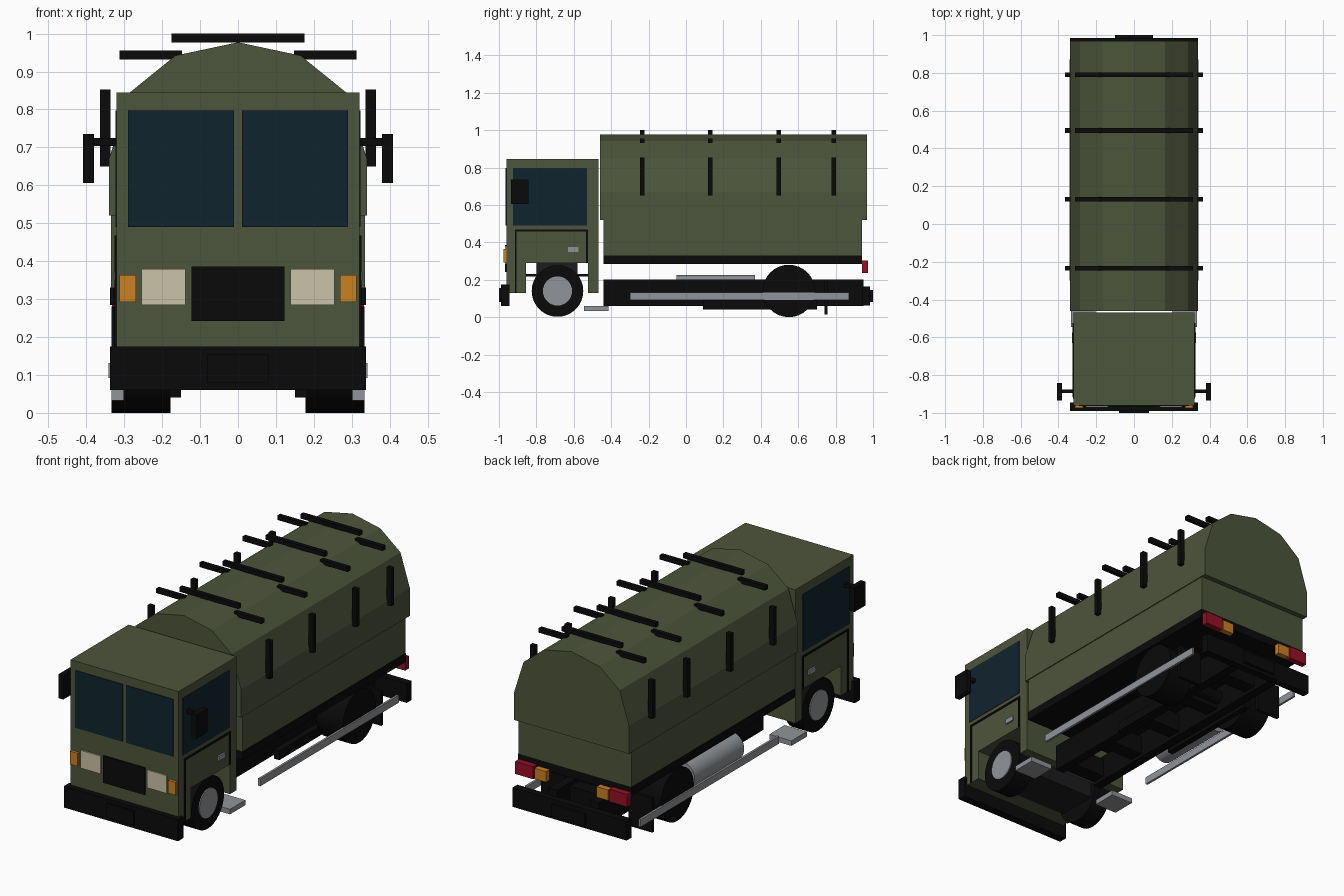
import bpy, bmesh, math
from mathutils import Matrix

if "Cube" in bpy.data.objects:
    bpy.data.objects.remove(bpy.data.objects["Cube"])


def material(name, rgb):
    m = bpy.data.materials.new(name)
    m.use_nodes = True
    m.diffuse_color = (*rgb, 1)
    m.node_tree.nodes["Principled BSDF"].inputs["Base Color"].default_value = (*rgb, 1)
    return m


GREEN = material("olive green", (0.073, 0.09, 0.043))
BLACK = material("black", (0.003, 0.003, 0.003))
GLASS = material("dark glass", (0.005, 0.017, 0.027))
SILVER = material("silver", (0.28, 0.3, 0.32))
CREAM = material("headlight cream", (0.6, 0.54, 0.39))
ORANGE = material("indicator orange", (0.6, 0.22, 0.015))
RED = material("tail light red", (0.3, 0.005, 0.02))
GREY = material("engine grey", (0.012, 0.012, 0.014))


def finish(bm, name, mat):
    bmesh.ops.recalc_face_normals(bm, faces=bm.faces)
    mesh = bpy.data.meshes.new(name)
    bm.to_mesh(mesh)
    bm.free()
    mesh.materials.append(mat)
    ob = bpy.data.objects.new(name, mesh)
    bpy.context.collection.objects.link(ob)
    return ob


def box(name, x, y, z, mat, mirror=False):
    """Box from (min, max) ranges, optionally mirrored to the other side."""
    bm = bmesh.new()
    for s in ((1, -1) if mirror else (1,)):
        made = bmesh.ops.create_cube(bm, size=1)["verts"]
        for v in made:
            v.co = (s * (x[0] + (v.co.x + 0.5) * (x[1] - x[0])),
                    y[0] + (v.co.y + 0.5) * (y[1] - y[0]),
                    z[0] + (v.co.z + 0.5) * (z[1] - z[0]))
    return finish(bm, name, mat)


def extrude(name, points, axis, lo, hi, mat):
    """Extrude a closed outline along x (points are y, z) or y (points are x, z)."""
    bm = bmesh.new()
    place = (lambda p, t: (t, *p)) if axis == "x" else (lambda p, t: (p[0], t, p[1]))
    face = bm.faces.new([bm.verts.new(place(p, lo)) for p in points])
    moved = bmesh.ops.extrude_face_region(bm, geom=[face])["geom"]
    for v in moved:
        if isinstance(v, bmesh.types.BMVert):
            v.co["xyz".index(axis)] = hi
    return finish(bm, name, mat)


def cylinder(name, axis, lo, hi, centre, radius, mat):
    """Cylinder along x (centre is y, z) or y (centre is x, z)."""
    bm = bmesh.new()
    mid = (lo + hi) / 2
    if axis == "x":
        turn, pos = Matrix.Rotation(math.pi / 2, 4, "Y"), (mid, *centre)
    else:
        turn, pos = Matrix.Rotation(math.pi / 2, 4, "X"), (centre[0], mid, centre[1])
    bmesh.ops.create_cone(bm, cap_ends=True, segments=32, radius1=radius, radius2=radius,
                          depth=hi - lo, matrix=Matrix.Translation(pos) @ turn)
    ob = finish(bm, name, mat)
    bpy.ops.object.select_all(action="DESELECT")
    ob.select_set(True)
    bpy.context.view_layer.objects.active = ob
    bpy.ops.object.shade_smooth_by_angle(angle=math.radians(40))
    return ob


# Cab with the wheel arch left open
extrude("cab", [(-0.96, 0.13), (-0.855, 0.13), (-0.855, 0.29), (-0.525, 0.29),
                (-0.525, 0.13), (-0.468, 0.13), (-0.468, 0.845), (-0.96, 0.845)],
        "x", -0.32, 0.32, GREEN)
box("windscreen", (0.01, 0.29), (-0.964, -0.958), (0.49, 0.797), GLASS, True)
box("side_window", (0.318, 0.323), (-0.925, -0.53), (0.49, 0.797), GLASS, True)
box("door_seam_top", (0.318, 0.325), (-0.915, -0.525), (0.458, 0.468), BLACK, True)
box("door_seam_front", (0.318, 0.325), (-0.915, -0.905), (0.13, 0.46), BLACK, True)
box("door_seam_rear", (0.318, 0.325), (-0.535, -0.525), (0.29, 0.46), BLACK, True)
box("door_handle", (0.318, 0.328), (-0.63, -0.575), (0.348, 0.374), SILVER, True)

# Cab front
box("grille", (-0.123, 0.123), (-0.968, -0.955), (0.242, 0.386), BLACK)
box("headlight", (0.138, 0.255), (-0.968, -0.955), (0.285, 0.38), CREAM, True)
box("indicator", (0.269, 0.312), (-0.975, -0.955), (0.293, 0.363), ORANGE, True)
box("front_bumper", (-0.338, 0.338), (-0.99, -0.945), (0.06, 0.175), BLACK)
box("front_bumper_centre", (-0.08, 0.08), (-1.0, -0.985), (0.08, 0.155), BLACK)

# Mirrors
box("mirror_arm", (0.315, 0.385), (-0.895, -0.875), (0.704, 0.725), BLACK, True)
box("mirror", (0.38, 0.408), (-0.935, -0.842), (0.606, 0.735), BLACK, True)

# Load body and canvas cover
box("body_floor", (-0.338, 0.338), (-0.44, 0.94), (0.285, 0.33), BLACK)
box("body_side", (-0.335, 0.335), (-0.44, 0.94), (0.33, 0.53), GREEN)
half = [(0.34, 0.52), (0.34, 0.67), (0.285, 0.845), (0.165, 0.942)]
extrude("canvas_cover", half + [(0, 0.977)] + [(-x, z) for x, z in reversed(half)],
        "y", -0.46, 0.968, GREEN)

# Canvas straps
for i, y in enumerate((-0.235, 0.13, 0.495, 0.79)):
    span = (y - 0.012, y + 0.012)
    box(f"strap_side_{i}", (0.336, 0.364), span, (0.65, 0.853), BLACK, True)
    box(f"strap_shoulder_{i}", (0.148, 0.312), span, (0.932, 0.956), BLACK, True)
    box(f"strap_top_{i}", (-0.175, 0.175), span, (0.976, 1.0), BLACK)

# Chassis
box("frame_rail", (0.1, 0.15), (-0.44, 0.95), (0.06, 0.2), BLACK, True)
for i, y in enumerate((-0.4, -0.1, 0.2, 0.5, 0.8)):
    box(f"cross_member_{i}", (-0.12, 0.12), (y - 0.04, y + 0.04), (0.08, 0.18), BLACK)
box("rear_spring", (0.15, 0.182), (0.09, 0.7), (0.04, 0.09), BLACK, True)
box("engine", (-0.2, 0.2), (-0.8, -0.58), (0.09, 0.295), GREY)
box("front_spring", (0.15, 0.2), (-0.86, -0.52), (0.218, 0.232), BLACK, True)
box("rear_bumper", (-0.338, 0.338), (0.945, 0.985), (0.062, 0.165), BLACK)
box("rear_bumper_centre", (-0.1, 0.1), (0.98, 1.0), (0.08, 0.145), BLACK)
box("mud_flap", (0.19, 0.33), (0.74, 0.757), (0.015, 0.2), BLACK, True)
box("tail_light", (0.225, 0.332), (0.94, 0.972), (0.235, 0.302), RED, True)
box("rear_indicator", (0.15, 0.218), (0.94, 0.97), (0.238, 0.295), ORANGE, True)

# Side guards, steps and fuel tank
box("side_guard", (0.33, 0.342), (-0.3, 0.872), (0.092, 0.132), SILVER, True)
box("step", (0.203, 0.334), (-0.545, -0.415), (0.033, 0.06), SILVER, True)
cylinder("fuel_tank", "y", -0.05, 0.37, (-0.235, 0.15), 0.075, SILVER)

# Wheels and axles
for side, s in (("left", 1), ("right", -1)):
    def wheel_part(name, inner, outer, y, r, mat):
        cylinder(f"{side}_{name}", "x", min(s * inner, s * outer), max(s * inner, s * outer),
                 (y, 0.14), r, mat)
    wheel_part("front_tyre", 0.2, 0.302, -0.687, 0.138, BLACK)
    wheel_part("front_hub", 0.24, 0.308, -0.687, 0.078, SILVER)
    wheel_part("rear_tyre", 0.178, 0.334, 0.55, 0.14, BLACK)
for name, y in (("front_axle", -0.687), ("rear_axle", 0.55)):
    cylinder(name, "x", -0.22, 0.22, (y, 0.14), 0.035, BLACK)
